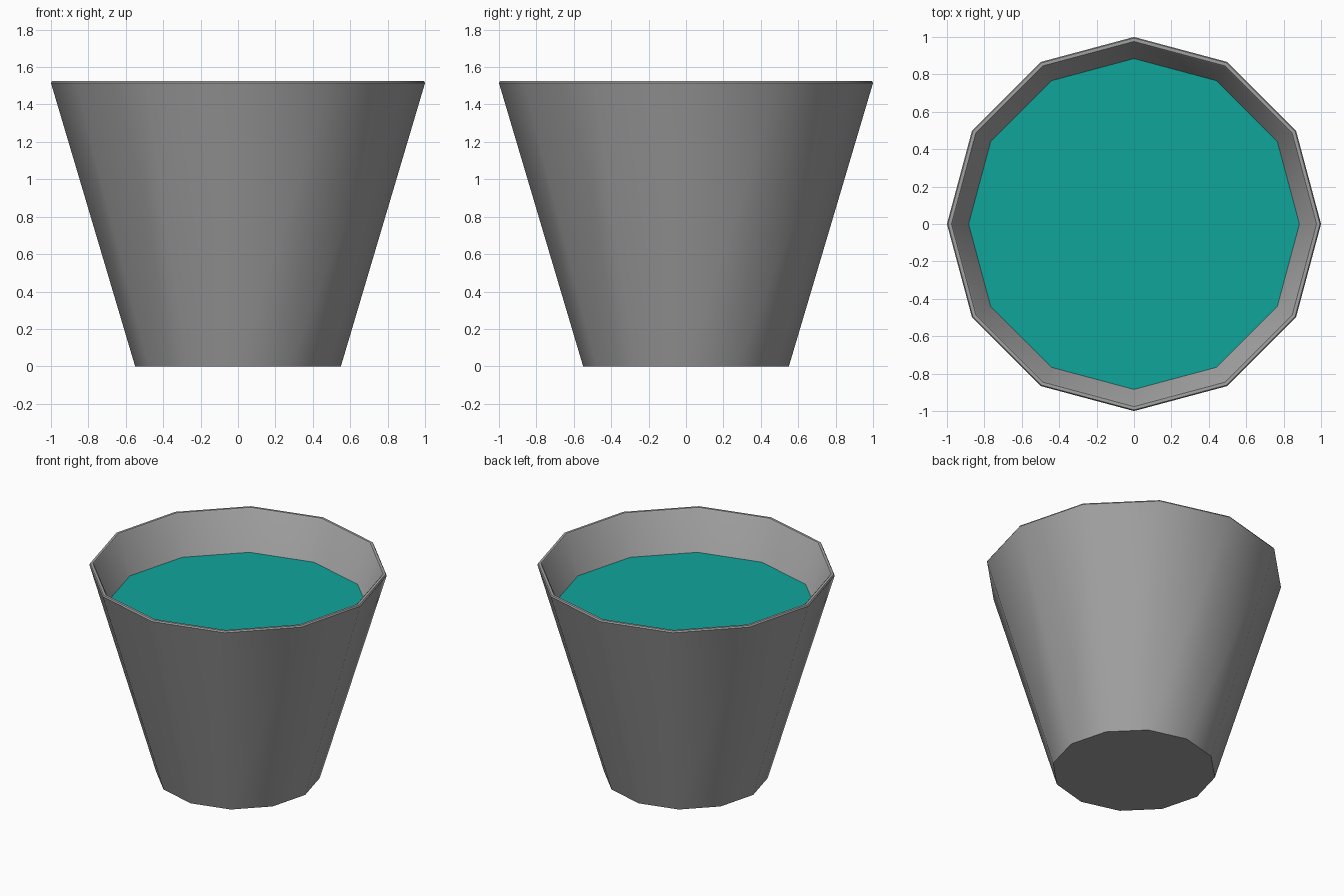
import bpy
import math

SIDES = 12

cube = bpy.data.objects.get("Cube")
if cube:
    bpy.data.objects.remove(cube, do_unlink=True)


def make_material(name, color):
    mat = bpy.data.materials.new(name)
    mat.use_nodes = True
    mat.diffuse_color = color
    mat.node_tree.nodes["Principled BSDF"].inputs["Base Color"].default_value = color
    return mat


def lathe(name, profile, mat):
    """Revolve (radius, height) points and cap both ends of the profile."""
    verts, faces = [], []
    for radius, z in profile:
        for i in range(SIDES):
            a = math.tau * i / SIDES
            verts.append((radius * math.cos(a), radius * math.sin(a), z))
    for r in range(len(profile) - 1):
        for i in range(SIDES):
            j = (i + 1) % SIDES
            low, high = r * SIDES, (r + 1) * SIDES
            faces.append((low + i, low + j, high + j, high + i))
    if len(profile) > 1:
        faces.append(tuple(reversed(range(SIDES))))
    faces.append(tuple(range(len(verts) - SIDES, len(verts))))
    mesh = bpy.data.meshes.new(name)
    mesh.from_pydata(verts, [], faces)
    mesh.materials.append(mat)
    obj = bpy.data.objects.new(name, mesh)
    bpy.context.collection.objects.link(obj)
    return obj


grey = make_material("grey metal", (0.36, 0.36, 0.36, 1))
teal = make_material("teal liquid", (0.005, 0.38, 0.33, 1))

# Tapered bucket: outer wall, thin bevelled rim, inner wall and floor
bucket = lathe("bucket", [(0.55, 0), (1.0, 1.515), (0.994, 1.525),
                          (0.976, 1.525), (0.968, 1.517), (0.53, 0.04)], grey)

# Liquid surface, meeting the inner wall
liquid = lathe("liquid_surface", [(0.885, 1.235)], teal)

# Smooth walls with sharp rim and base edges
bpy.ops.object.select_all(action="DESELECT")
bucket.select_set(True)
bpy.context.view_layer.objects.active = bucket
bpy.ops.object.shade_smooth_by_angle(angle=math.radians(35))
